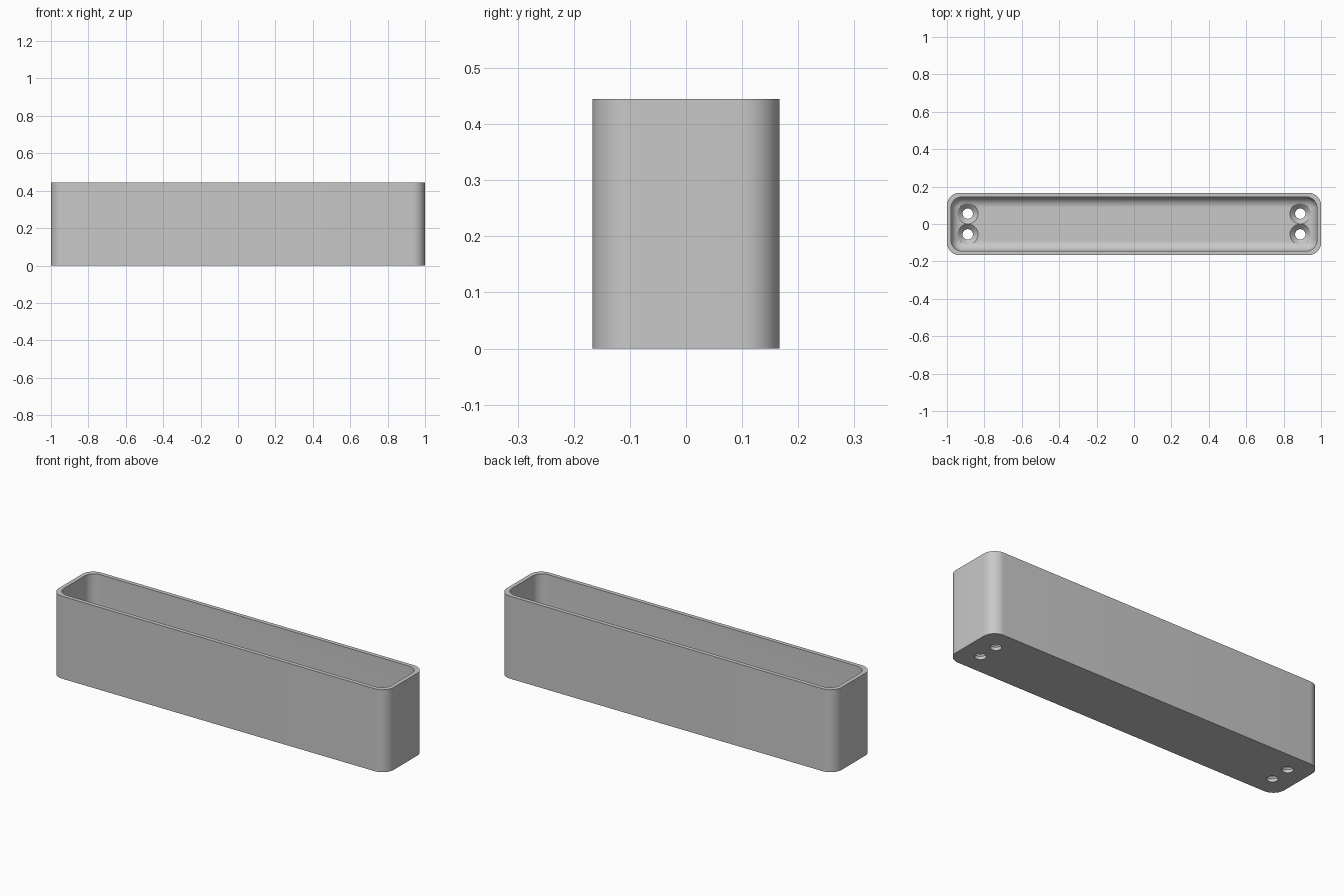
import bpy
import bmesh
from math import sin, cos, pi, radians

cube = bpy.data.objects.get("Cube")
if cube:
    bpy.data.objects.remove(cube)

HALF_X, HALF_Y, HEIGHT = 1.0, 0.1667, 0.445
WALL, FLOOR = 0.022, 0.044
OUTER_R, INNER_R, FILLET = 0.067, 0.058, 0.055
HOLE_R, SINK_R = 0.0278, 0.055
CORNER_STEPS, FILLET_STEPS, HOLE_SIDES = 12, 10, 40

grey = bpy.data.materials.new("grey_plastic")
grey.use_nodes = True
grey.diffuse_color = (0.58, 0.58, 0.58, 1)
grey.node_tree.nodes["Principled BSDF"].inputs["Base Color"].default_value = (0.58, 0.58, 0.58, 1)


def rounded_ring(inset, radius, z):
    """Rounded rectangle outline at height z."""
    points = []
    for quarter, (sx, sy) in enumerate([(1, 1), (-1, 1), (-1, -1), (1, -1)]):
        cx = sx * (HALF_X - inset - radius)
        cy = sy * (HALF_Y - inset - radius)
        for i in range(CORNER_STEPS + 1):
            a = (quarter + i / CORNER_STEPS) * pi / 2
            points.append((cx + radius * cos(a), cy + radius * sin(a), z))
    return points


def circle_ring(x, y, radius, z):
    return [(x + radius * cos(2 * pi * i / HOLE_SIDES),
             y + radius * sin(2 * pi * i / HOLE_SIDES), z) for i in range(HOLE_SIDES)]


def loft(bm, rings):
    """Skin a stack of rings and cap both ends."""
    loops = [[bm.verts.new(p) for p in ring] for ring in rings]
    n = len(loops[0])
    for low, high in zip(loops, loops[1:]):
        for i in range(n):
            j = (i + 1) % n
            bm.faces.new((low[i], low[j], high[j], high[i]))
    bm.faces.new(loops[0][::-1])
    bm.faces.new(loops[-1])


def make_object(name, bm):
    bmesh.ops.recalc_face_normals(bm, faces=bm.faces)
    mesh = bpy.data.meshes.new(name)
    bm.to_mesh(mesh)
    bm.free()
    mesh.materials.append(grey)
    obj = bpy.data.objects.new(name, mesh)
    bpy.context.collection.objects.link(obj)
    return obj


# Open tray: outer wall, rim, inner wall, rounded transition into the floor
rings = [rounded_ring(0, OUTER_R, 0), rounded_ring(0, OUTER_R, HEIGHT),
         rounded_ring(WALL, INNER_R, HEIGHT)]
for k in range(FILLET_STEPS + 1):
    a = k / FILLET_STEPS * pi / 2
    step = FILLET * (1 - cos(a))
    rings.append(rounded_ring(WALL + step, INNER_R - step, FLOOR + FILLET * (1 - sin(a))))
bm = bmesh.new()
loft(bm, rings)
tray = make_object("tray", bm)

# Four countersunk screw holes
bm = bmesh.new()
for x in (-0.889, 0.889):
    for y in (-0.0556, 0.0556):
        loft(bm, [circle_ring(x, y, HOLE_R, -0.05),
                  circle_ring(x, y, HOLE_R, FLOOR - (SINK_R - HOLE_R)),
                  circle_ring(x, y, SINK_R, FLOOR),
                  circle_ring(x, y, SINK_R, FLOOR + 0.1)])
cutter = make_object("screw_hole_cutter", bm)
cutter.hide_render = True

cut = tray.modifiers.new("screw_holes", "BOOLEAN")
cut.operation = "DIFFERENCE"
cut.solver = "EXACT"
cut.object = cutter

bpy.ops.object.select_all(action="DESELECT")
tray.select_set(True)
bpy.context.view_layer.objects.active = tray
bpy.ops.object.modifier_apply(modifier=cut.name)
bpy.data.objects.remove(cutter)

# Smooth curves, crisp rims
bpy.ops.object.shade_smooth_by_angle(angle=radians(30))
